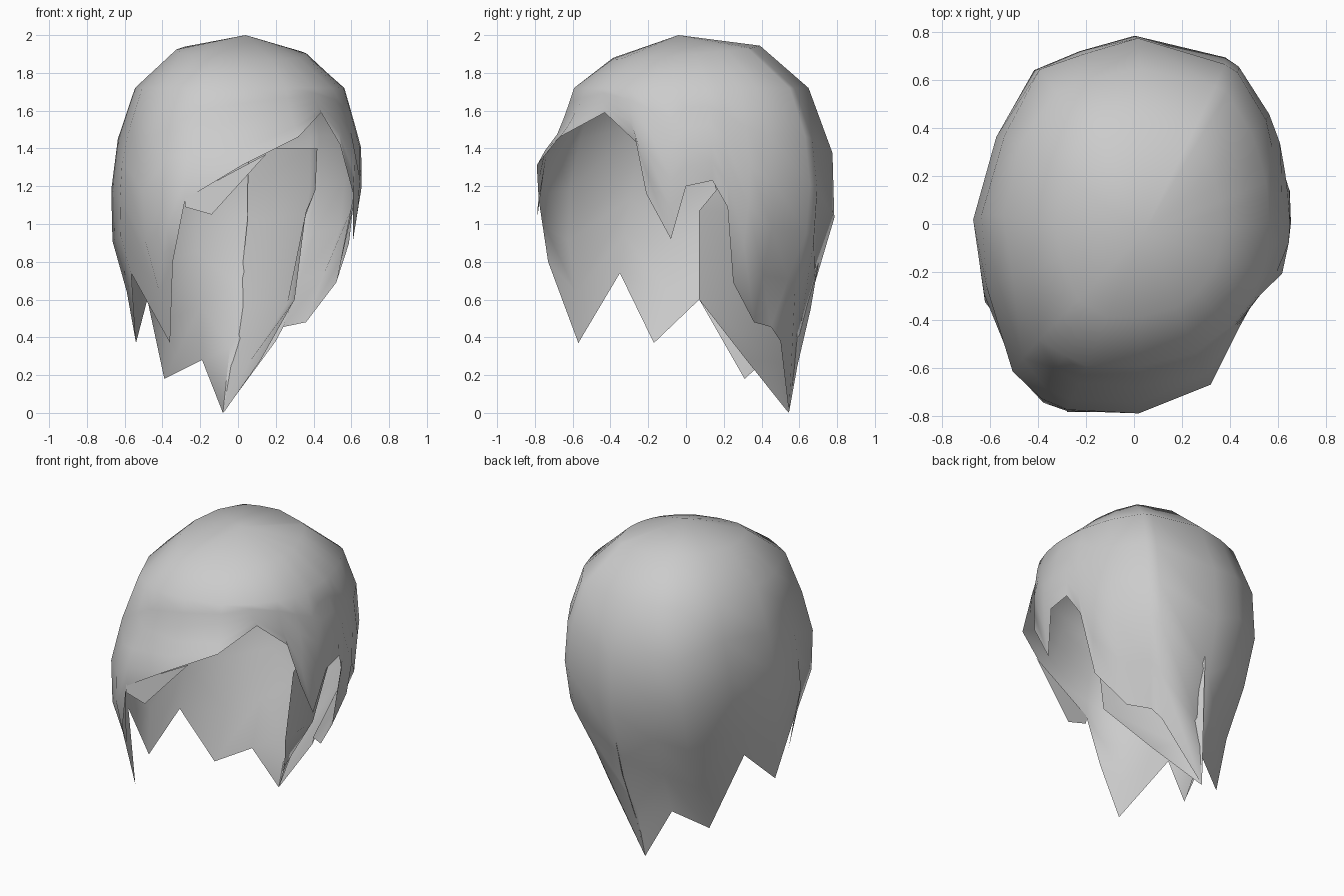
import bpy, math
from mathutils import Vector

cube = bpy.data.objects.get("Cube")
if cube:
    bpy.data.objects.remove(cube, do_unlink=True)

mat = bpy.data.materials.new("hair_grey")
mat.use_nodes = True
GREY = (0.6, 0.6, 0.6, 1.0)
mat.diffuse_color = GREY
mat.node_tree.nodes["Principled BSDF"].inputs["Base Color"].default_value = GREY


def make_object(name, verts, faces, angle=60):
    me = bpy.data.meshes.new(name)
    me.from_pydata([tuple(v) for v in verts], [], faces)
    me.materials.append(mat)
    ob = bpy.data.objects.new(name, me)
    bpy.context.collection.objects.link(ob)
    bpy.ops.object.select_all(action='DESELECT')
    ob.select_set(True)
    bpy.context.view_layer.objects.active = ob
    bpy.ops.object.shade_smooth_by_angle(angle=math.radians(angle))
    return ob


# Head profile: height and share of the full plan outline
PROFILE = [(2.0, 0.0), (1.93, 0.52), (1.72, 0.83), (1.4, 0.98), (1.15, 1.0),
           (0.93, 0.985), (0.7, 0.87), (0.4, 0.76), (0.0, 0.69)]
CROWN = Vector((0.04, -0.04, 2.0))


def clamp(v):
    return max(0.0, min(1.0, v))


def share(z):
    for (z0, s0), (z1, s1) in zip(PROFILE, PROFILE[1:]):
        if z >= z1:
            return s0 + (s1 - s0) * (z0 - z) / (z0 - z1)
    return PROFILE[-1][1]


def on_head(px, py, z):
    # the brow above the fringe slopes back more than the other sides
    brow = clamp((-py - 0.45) / 0.33) * clamp((z - 1.28) / 0.2)
    s = share(z) * (1 - 0.10 * brow)
    return Vector((CROWN.x + (px - CROWN.x) * s, CROWN.y + (py - CROWN.y) * s, z))


# Hair columns, counter-clockwise from the fringe corner:
# plan outline x, y, then the hem point x, y, z
COLUMNS = [
    (-0.28, -0.78, -0.28, -0.78, 1.13),   # fringe
    (0.02, -0.78, 0.02, -0.79, 1.31),
    (0.32, -0.68, 0.32, -0.67, 1.46),
    (0.48, -0.52, 0.44, -0.43, 1.59),
    (0.59, -0.35, 0.54, -0.25, 1.42),     # lock before the ear
    (0.64, -0.21, 0.61, -0.21, 1.16),
    (0.665, -0.08, 0.61, -0.08, 0.92),
    (0.67, 0.00, 0.655, 0.00, 1.20),      # ear gap
    (0.665, 0.14, 0.65, 0.14, 1.23),
    (0.655, 0.22, 0.61, 0.22, 1.09),
    (0.62, 0.35, 0.52, 0.25, 0.69),       # lock behind the ear
    (0.585, 0.46, 0.36, 0.36, 0.48),
    (0.46, 0.67, 0.24, 0.45, 0.455),
    (0.40, 0.70, 0.20, 0.50, 0.38),       # back
    (0.02, 0.79, -0.08, 0.545, 0.00),
    (-0.22, 0.74, -0.19, 0.42, 0.28),
    (-0.40, 0.67, -0.39, 0.31, 0.18),
    (-0.58, 0.41, -0.48, 0.07, 0.60),     # long side locks
    (-0.665, 0.05, -0.54, -0.17, 0.37),
    (-0.62, -0.25, -0.565, -0.35, 0.74),
    (-0.51, -0.60, -0.36, -0.57, 0.37),
    (-0.39, -0.70, -0.345, -0.73, 0.80),
]

verts, faces = [CROWN], []
LEVELS = 7
for px, py, hx, hy, hz in COLUMNS:
    hem = Vector((hx, hy, hz))
    shift = hem - on_head(px, py, hz)
    # crown ring, slightly higher toward the back
    ring = on_head(px, py, 1.93)
    ring.z = 1.91 + 0.09 * ring.y - 0.04 * ring.x
    verts += [ring, on_head(px, py, 1.72)]
    # lower rings, drawn toward the hem
    for k in range(1, LEVELS - 1):
        t = k / (LEVELS - 2)
        verts.append(on_head(px, py, 1.72 + (hz - 1.72) * t) + shift * t * t)

n = len(COLUMNS)
for i in range(n):
    a, b = 1 + i * LEVELS, 1 + ((i + 1) % n) * LEVELS
    faces.append((0, a, b))
    for k in range(LEVELS - 1):
        faces.append((a + k, a + k + 1, b + k + 1, b + k))
make_object("hair_cap", verts, faces)

# Back hair tucked under the lock behind the ear: rows from top to tip,
# each running from the free front edge to the back
UNDER = [
    [(0.42, 0.10, 1.40), (0.38, 0.50, 1.40), (0.06, 0.74, 1.40)],
    [(0.41, 0.16, 1.18), (0.38, 0.50, 1.18), (0.05, 0.75, 1.18)],
    [(0.36, 0.07, 1.07), (0.36, 0.48, 1.05), (0.05, 0.74, 1.02)],
    [(0.30, 0.07, 0.60), (0.26, 0.42, 0.58), (0.00, 0.66, 0.55)],
    [(0.12, 0.32, 0.28), (0.06, 0.47, 0.27), (-0.05, 0.59, 0.25)],
    [(-0.07, 0.535, 0.01), (-0.075, 0.54, 0.005), (-0.08, 0.545, 0.0)],
]
make_object("under_lock", [p for row in UNDER for p in row],
            [(3 * r + s, 3 * r + s + 3, 3 * r + s + 4, 3 * r + s + 1)
             for r in range(len(UNDER) - 1) for s in range(2)])

# Folded tip under the fringe
make_object("fringe_fold",
            [(-0.28, -0.78, 1.14), (-0.28, -0.785, 1.09),
             (-0.14, -0.785, 1.05), (0.15, -0.74, 1.37)],
            [(0, 1, 2, 3)])
